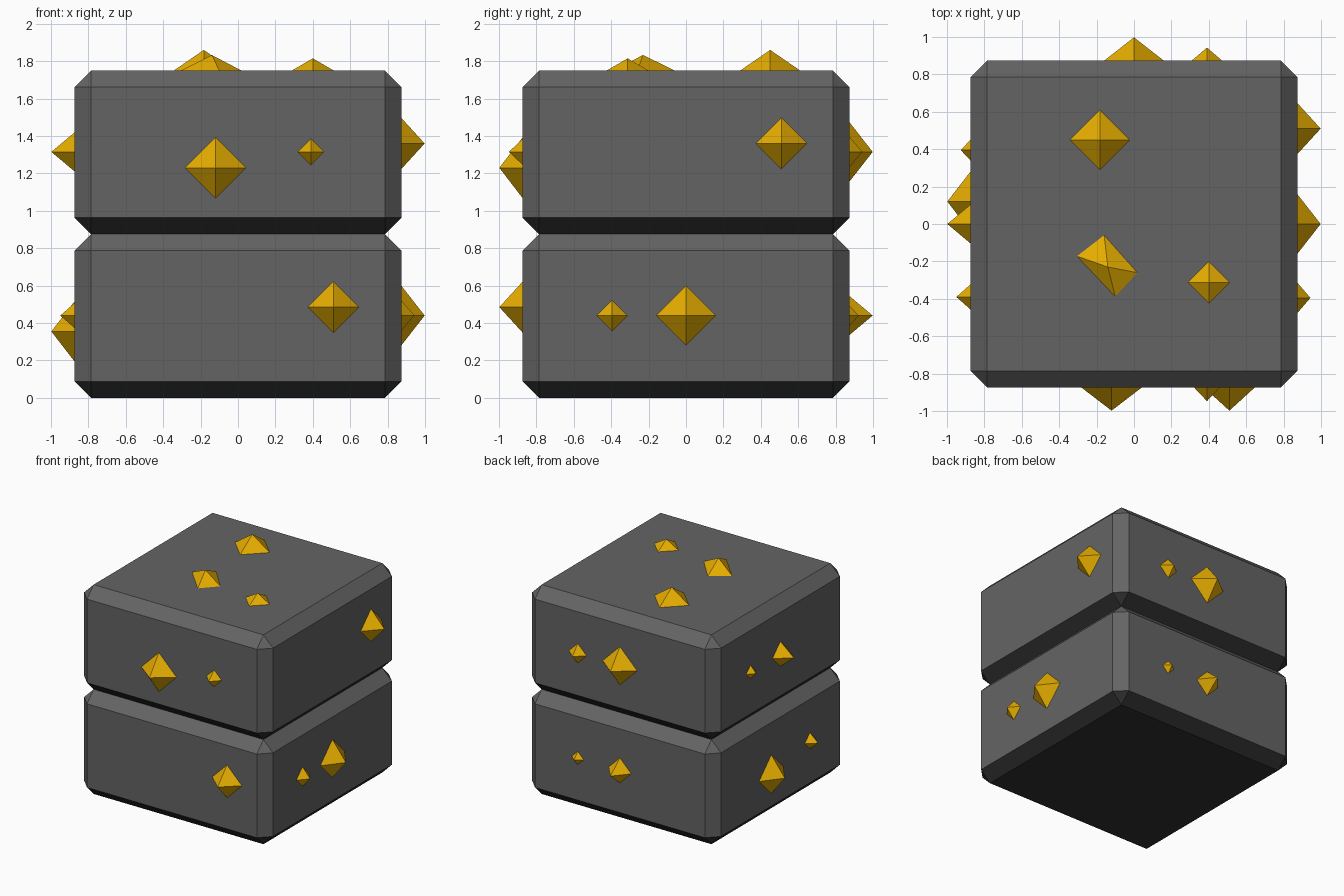
import bpy, bmesh
from mathutils import Vector

if "Cube" in bpy.data.objects:
    bpy.data.objects.remove(bpy.data.objects["Cube"])


def make_material(name, rgb):
    m = bpy.data.materials.new(name)
    m.diffuse_color = (*rgb, 1)
    m.use_nodes = True
    m.node_tree.nodes["Principled BSDF"].inputs["Base Color"].default_value = m.diffuse_color
    return m


STONE = make_material("dark grey stone", (0.127, 0.127, 0.127))
UNDERSIDE = make_material("black underside", (0.029, 0.029, 0.029))
GOLD = make_material("gold", (0.79, 0.42, 0.0))
HALF, HEIGHT, CHAMFER = 0.873, 0.875, 0.088


def add_object(name, bm, *materials):
    me = bpy.data.meshes.new(name)
    bm.to_mesh(me)
    bm.free()
    for m in materials:
        me.materials.append(m)
    ob = bpy.data.objects.new(name, me)
    bpy.context.collection.objects.link(ob)


def block(name, z0):
    """Square slab with every edge chamfered; faces looking down are black."""
    bm = bmesh.new()
    bmesh.ops.create_cube(bm, size=1)
    for v in bm.verts:
        v.co = Vector((v.co.x * 2 * HALF, v.co.y * 2 * HALF,
                       z0 + (v.co.z + 0.5) * HEIGHT))
    bmesh.ops.bevel(bm, geom=bm.edges[:], offset=CHAMFER, offset_type='OFFSET',
                    segments=1, profile=0.5, affect='EDGES')
    bmesh.ops.recalc_face_normals(bm, faces=bm.faces[:])
    bm.normal_update()
    for f in bm.faces:
        f.material_index = 1 if f.normal.z < -0.3 else 0
    add_object(name, bm, STONE, UNDERSIDE)


def crystal(name, centre, normal, base, h):
    """Double pyramid: base ring on the surface, one tip out, one tip buried."""
    bm = bmesh.new()
    ring = [bm.verts.new(p) for p in base]
    for tip in (centre + normal * h, centre - normal * h):
        t = bm.verts.new(tip)
        for i in range(4):
            bm.faces.new((ring[i], ring[(i + 1) % 4], t))
    bmesh.ops.recalc_face_normals(bm, faces=bm.faces[:])
    add_object(name, bm, GOLD)


# two stacked blocks
block("lower_block", 0)
block("upper_block", HEIGHT)

# crystals per side: (across, up, radius, height)
X, Y, Z = Vector((1, 0, 0)), Vector((0, 1, 0)), Vector((0, 0, 1))
SIDES = {
    "front": (-Y, X, Z, HALF, [(-0.12, 1.23, 0.163, 0.125), (0.39, 1.315, 0.07, 0.074),
                               (0.51, 0.485, 0.137, 0.125)]),
    "right": (X, Y, Z, HALF, [(0.51, 1.36, 0.137, 0.125), (-0.395, 0.44, 0.082, 0.07),
                              (0, 0.44, 0.16, 0.125)]),
    "left": (-X, Y, Z, HALF, [(0, 1.315, 0.105, 0.125), (0.395, 1.315, 0.057, 0.053),
                              (0.12, 0.355, 0.162, 0.125), (-0.39, 0.44, 0.068, 0.077)]),
    "back": (Y, X, Z, HALF, [(0, 1.315, 0.16, 0.125), (0.39, 1.315, 0.082, 0.07),
                             (0, 0.44, 0.105, 0.125), (0.39, 0.44, 0.055, 0.05)]),
    "top": (Z, X, Y, 2 * HEIGHT, [(-0.183, 0.45, 0.16, 0.11), (0.40, -0.312, 0.112, 0.065)]),
}
for side, (n, u, v, dist, items) in SIDES.items():
    for i, (a, b, r, h) in enumerate(items, 1):
        c = n * dist + u * a + v * b
        crystal(f"{side}_crystal_{i}", c, n,
                [c + u * r, c + v * r, c - u * r, c - v * r], h)

# tilted crystal on top
top = 2 * HEIGHT
crystal("top_tilted_crystal", Vector((-0.14, -0.23, top)), Z,
        [Vector((x, y, top)) for x, y in
         ((-0.16, -0.06), (0.018, -0.26), (-0.10, -0.388), (-0.305, -0.172))], 0.083)
